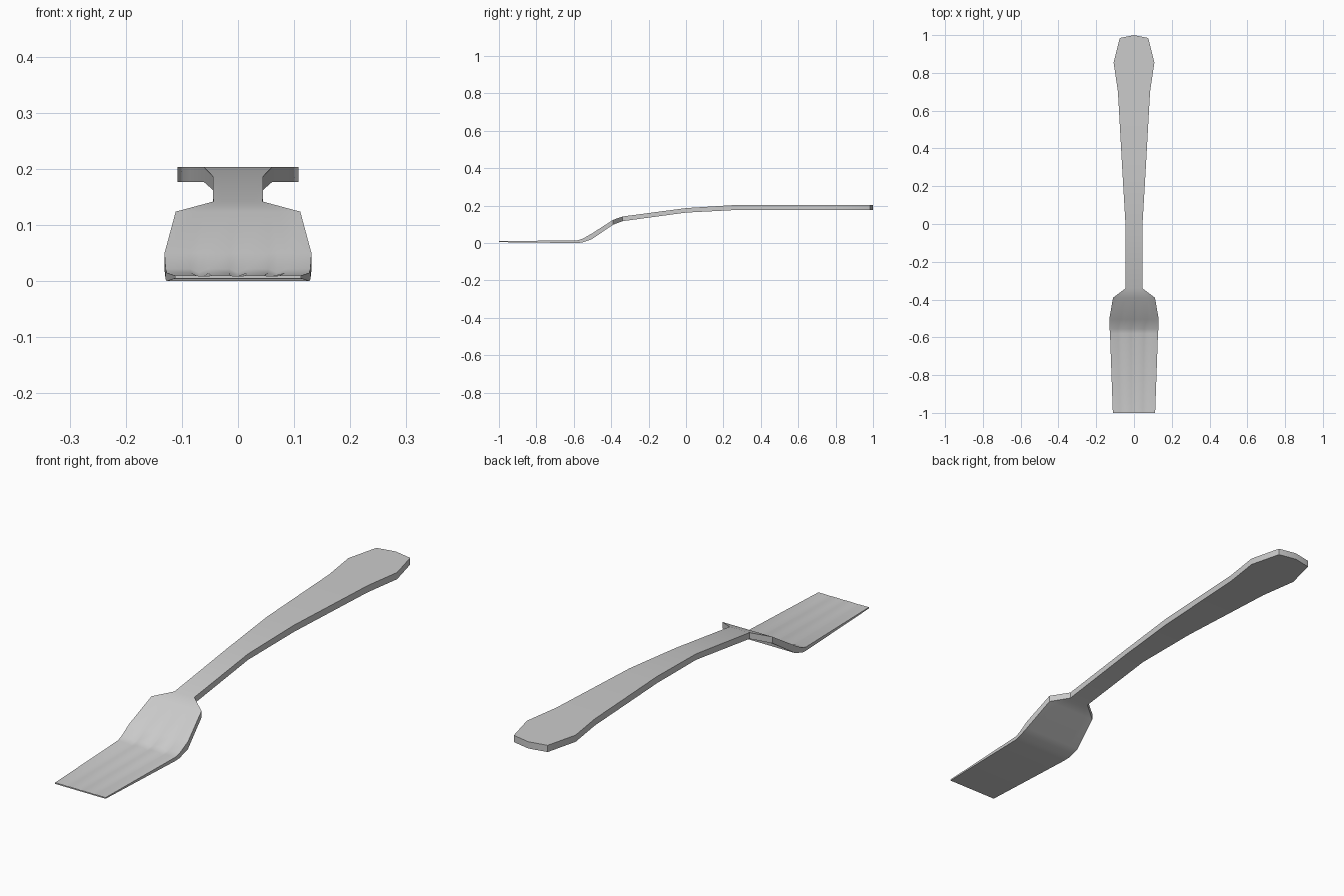
import bpy, bmesh, math

if "Cube" in bpy.data.objects:
    bpy.data.objects.remove(bpy.data.objects["Cube"])

# Stations along the fork: y, half width, bottom z, top z, groove depth
STATIONS = [
    (-1.000, 0.112, 0.005, 0.010, 0.001),
    (-0.580, 0.127, 0.000, 0.015, 0.006),
    (-0.555, 0.129, 0.003, 0.022, 0.007),
    (-0.505, 0.131, 0.020, 0.050, 0.000),
    (-0.390, 0.111, 0.098, 0.124, 0.000),
    (-0.340, 0.044, 0.117, 0.142, 0.000),
    (0.000, 0.045, 0.163, 0.187, 0.000),
    (0.270, 0.061, 0.177, 0.204, 0.000),
    (0.700, 0.085, 0.177, 0.204, 0.000),
    (0.855, 0.108, 0.177, 0.204, 0.000),
    (0.985, 0.075, 0.177, 0.204, 0.000),
    (1.000, 0.000, 0.177, 0.204, 0.000),
]

# Columns across the width; three groove centres separate the four tines
GROOVES = (-0.54, 0.0, 0.54)
columns = sorted([-1.0, 1.0] + [g + d for g in GROOVES for d in (-0.12, 0.0, 0.12)])


def section(bm, y, w, z0, z1, depth):
    """Closed ring: top edge left to right, then bottom edge right to left."""
    top = [bm.verts.new((c * w, y, z1 - (depth if c in GROOVES else 0)))
           for c in columns]
    bottom = [bm.verts.new((c * w, y, z0)) for c in reversed(columns)]
    return top + bottom


# Fork body: rings bridged into one solid
bm = bmesh.new()
rings = [section(bm, *s) for s in STATIONS]
n = len(rings[0])
for a, b in zip(rings, rings[1:]):
    for i in range(n):
        j = (i + 1) % n
        bm.faces.new((a[i], a[j], b[j], b[i]))
bm.faces.new(rings[0])
bmesh.ops.remove_doubles(bm, verts=bm.verts, dist=1e-5)
bmesh.ops.recalc_face_normals(bm, faces=bm.faces)

mesh = bpy.data.meshes.new("fork")
bm.to_mesh(mesh)
bm.free()
fork = bpy.data.objects.new("fork", mesh)
bpy.context.collection.objects.link(fork)
bpy.context.view_layer.objects.active = fork
fork.select_set(True)
bpy.ops.object.shade_smooth_by_angle(angle=math.radians(35))
